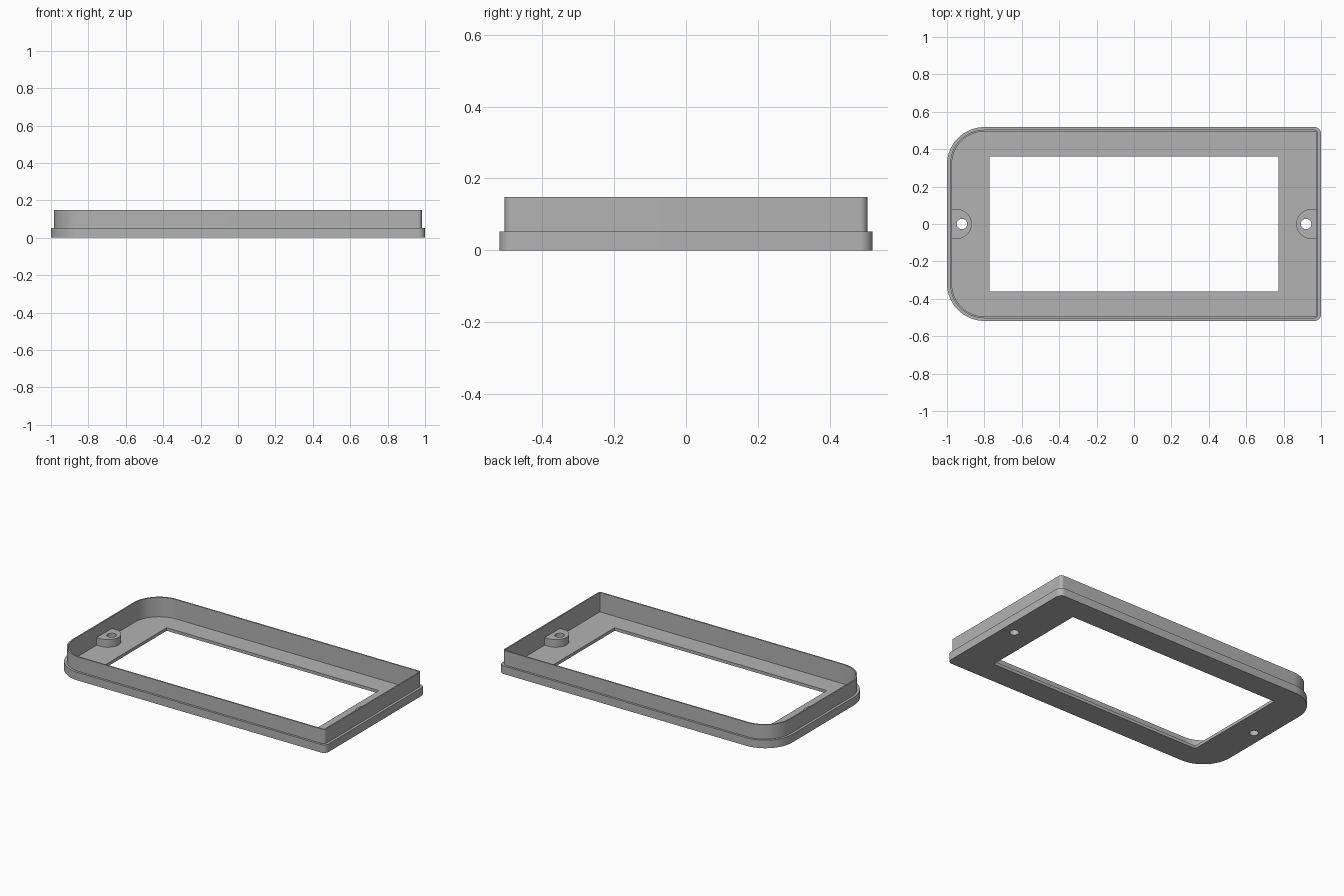
import bpy, bmesh, math

cube = bpy.data.objects.get("Cube")
if cube:
    bpy.data.objects.remove(cube, do_unlink=True)

grey = bpy.data.materials.new("mid_grey")
grey.use_nodes = True
colour = (0.45, 0.45, 0.45, 1)
grey.diffuse_color = colour
grey.node_tree.nodes["Principled BSDF"].inputs["Base Color"].default_value = colour

FLOOR, LEDGE, TOP, BOSS_TOP = 0.02, 0.053, 0.148, 0.07
HOLE_X, HOLE_R = 0.92, 0.028


def arc(cx, cy, r, start, end, steps):
    return [(cx + r * math.cos(math.radians(start + (end - start) * i / steps)),
             cy + r * math.sin(math.radians(start + (end - start) * i / steps)))
            for i in range(steps + 1)]


def outline(hx, hy, r_left, r_right, steps=16):
    """Rectangle with large left corners and small right corners."""
    pts = []
    for sx, sy, r, a in ((1, 1, r_right, 0), (-1, 1, r_left, 90),
                         (-1, -1, r_left, 180), (1, -1, r_right, 270)):
        pts += arc(sx * (hx - r), sy * (hy - r), r, a, a + 90, steps)
    return pts


def circle(cx, r):
    return arc(cx, 0, r, 0, 360, 32)[:-1]


def ring(bm, pts, z):
    vs = [bm.verts.new((x, y, z)) for x, y in pts]
    for i, v in enumerate(vs):
        bm.edges.new((vs[i - 1], v))
    return vs


def bridge(bm, a, b):
    for i in range(len(a)):
        bm.faces.new((a[i - 1], a[i], b[i], b[i - 1]))


def fill(bm, rings):
    edges = [bm.edges.get((r[i - 1], r[i])) for r in rings for i in range(len(r))]
    bmesh.ops.triangle_fill(bm, use_beauty=True, use_dissolve=False, edges=edges)


def finish(bm, name):
    bmesh.ops.recalc_face_normals(bm, faces=bm.faces)
    mesh = bpy.data.meshes.new(name)
    bm.to_mesh(mesh)
    bm.free()
    mesh.materials.append(grey)
    obj = bpy.data.objects.new(name, mesh)
    bpy.context.collection.objects.link(obj)
    bpy.ops.object.select_all(action='DESELECT')
    obj.select_set(True)
    bpy.context.view_layer.objects.active = obj
    bpy.ops.object.shade_smooth_by_angle(angle=math.radians(30))


# Bezel frame: stepped rim and thin wall around a floor with openings
bm = bmesh.new()
outer = outline(1.0, 0.518, 0.2, 0.035)
wall = outline(0.983, 0.504, 0.185, 0.02)
inner = outline(0.974, 0.495, 0.176, 0.003)
shell = [ring(bm, p, z) for p, z in ((outer, 0), (outer, LEDGE), (wall, LEDGE),
                                     (wall, TOP), (inner, TOP), (inner, FLOOR))]
for a, b in zip(shell, shell[1:]):
    bridge(bm, a, b)
window = [(0.773, 0.362), (-0.773, 0.362), (-0.773, -0.362), (0.773, -0.362)]
openings = [window, circle(-HOLE_X, HOLE_R), circle(HOLE_X, HOLE_R)]
low = [ring(bm, p, 0) for p in openings]
high = [ring(bm, p, FLOOR) for p in openings]
for a, b in zip(low, high):
    bridge(bm, a, b)
fill(bm, [shell[0]] + low)
fill(bm, [shell[-1]] + high)
finish(bm, "bezel_frame")

# Screw bosses: rounded towards the window, running into the end walls
for side, name in ((1, "left_screw_boss"), (-1, "right_screw_boss")):
    bm = bmesh.new()
    shape = [(side * x, y) for x, y in
             [(-0.978, 0.08)] + arc(-0.948, 0, 0.08, 90, -90, 24) + [(-0.978, -0.08)]]
    shape = [(-x, y) for x, y in shape]
    hole = circle(side * HOLE_X, HOLE_R)
    tops = []
    for pts in (shape, hole):
        base, top = ring(bm, pts, FLOOR), ring(bm, pts, BOSS_TOP)
        bridge(bm, base, top)
        tops.append(top)
    fill(bm, tops)
    finish(bm, name)
